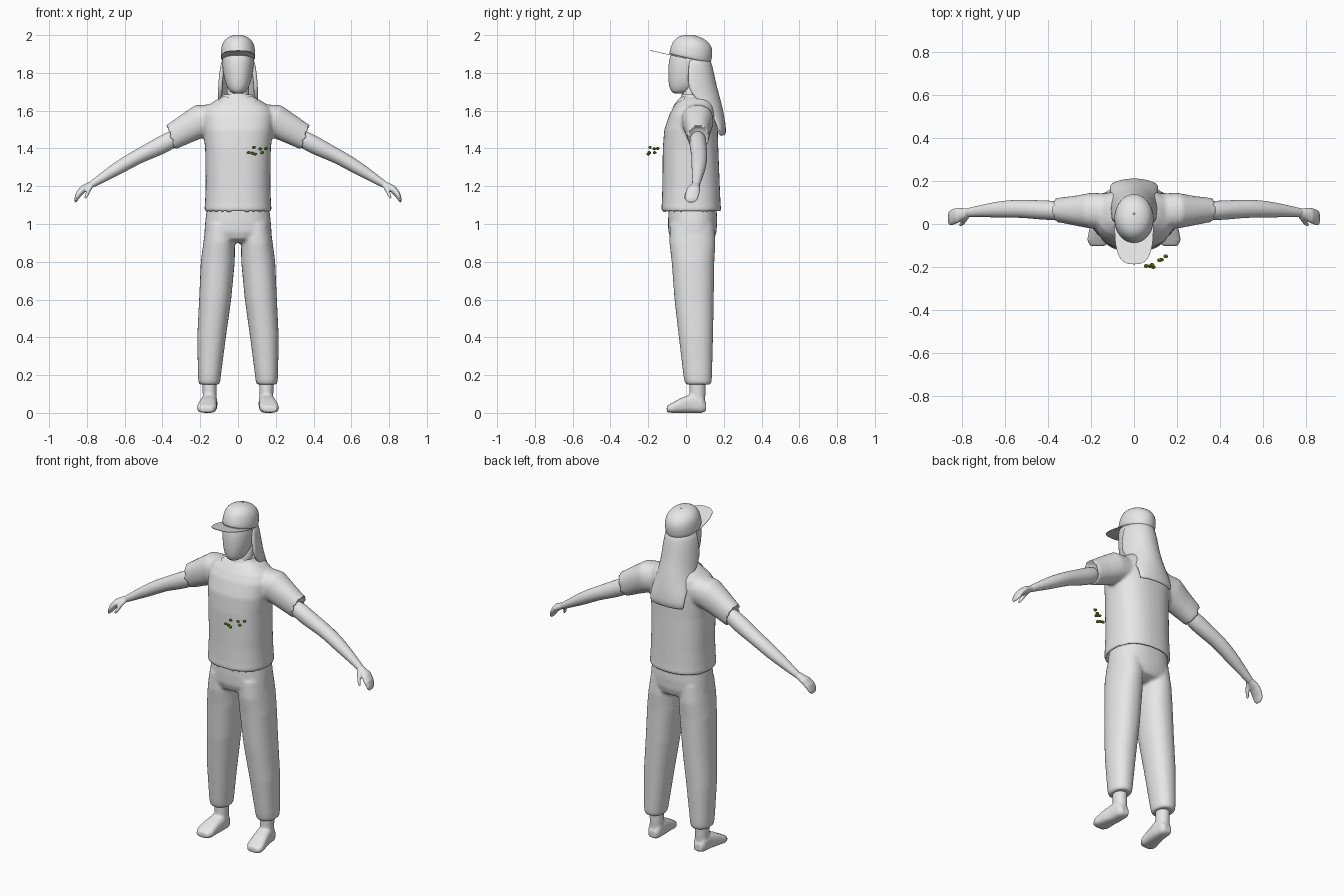
import bpy, bmesh, math
from mathutils import Vector

old = bpy.data.objects.get("Cube")
if old:
    bpy.data.objects.remove(old, do_unlink=True)


def material(name, rgb):
    mat = bpy.data.materials.new(name)
    mat.use_nodes = True
    color = (*rgb, 1)
    mat.diffuse_color = color
    mat.node_tree.nodes["Principled BSDF"].inputs["Base Color"].default_value = color
    return mat


grey = material("plain grey", (0.8, 0.8, 0.8))
green = material("leaf green", (0.15, 0.36, 0.01))


def finish(name, bm, mat, voxel=0, smooth=3, subdivide=0, thickness=0, angle=180):
    """Turn a bmesh into an object, optionally fused, subdivided or thickened."""
    bmesh.ops.recalc_face_normals(bm, faces=bm.faces)
    mesh = bpy.data.meshes.new(name)
    bm.to_mesh(mesh)
    bm.free()
    mesh.materials.append(mat)
    obj = bpy.data.objects.new(name, mesh)
    bpy.context.collection.objects.link(obj)
    if angle:
        for other in bpy.context.selected_objects:
            other.select_set(False)
        obj.select_set(True)
        bpy.context.view_layer.objects.active = obj
        if angle < 180:
            bpy.ops.object.shade_smooth_by_angle(angle=math.radians(angle))
        else:
            bpy.ops.object.shade_smooth()
    if thickness:
        mod = obj.modifiers.new("Thickness", "SOLIDIFY")
        mod.thickness = thickness
        mod.offset = -1
    if voxel:
        mod = obj.modifiers.new("Fuse", "REMESH")
        mod.mode = "VOXEL"
        mod.voxel_size = voxel
        mod.use_smooth_shade = True
        mod = obj.modifiers.new("Relax", "SMOOTH")
        mod.iterations = smooth
    if subdivide:
        mod = obj.modifiers.new("Round", "SUBSURF")
        mod.levels = mod.render_levels = subdivide
    return obj


def loft(bm, rings, power=2.0, sides=28):
    """Skin closed cross-sections, each given as (centre, u radius, v radius)."""
    loops = []
    for centre, u, v in rings:
        loop = []
        for i in range(sides):
            t = math.tau * i / sides
            c, s = math.cos(t), math.sin(t)
            a = math.copysign(abs(c) ** (2 / power), c)
            b = math.copysign(abs(s) ** (2 / power), s)
            loop.append(bm.verts.new(Vector(centre) + u * a + v * b))
        loops.append(loop)
    for low, high in zip(loops, loops[1:]):
        for i in range(sides):
            j = (i + 1) % sides
            bm.faces.new((low[i], low[j], high[j], high[i]))
    bm.faces.new(loops[0])
    bm.faces.new(loops[-1])


def level(side, rows):
    """Horizontal rings from (z, x, x radius, front y, back y)."""
    return [((side * x, (a + b) / 2, z), Vector((r, 0, 0)), Vector((0, (b - a) / 2, 0)))
            for z, x, r, a, b in rows]


def limb(side, slope, rows):
    """Arm rings from (x, y, z, height radius, depth radius), square to a slope."""
    up = Vector((side * math.sin(slope), 0, math.cos(slope)))
    return [((side * x, y, z), up * h, Vector((0, d, 0))) for x, y, z, h, d in rows]


# Shirt: body and both sleeves fused, with recessed openings
bm = bmesh.new()
loft(bm, level(1, [
    (1.1, 0, .15, -.10, .16), (1.06, 0, .17, -.12, .178), (1.075, 0, .178, -.131, .186),
    (1.11, 0, .175, -.128, .183), (1.2, 0, .171, -.125, .179), (1.4, 0, .174, -.123, .171),
    (1.5, 0, .185, -.115, .168), (1.58, 0, .19, -.088, .163), (1.62, 0, .17, -.065, .153),
    (1.655, 0, .12, -.04, .14), (1.68, 0, .075, -.02, .115)]), 2.4, 40)
for side in (1, -1):
    loft(bm, limb(side, .32, [
        (.08, .055, 1.56, .08, .085), (.2, .062, 1.545, .088, .083),
        (.28, .062, 1.502, .078, .068), (.345, .065, 1.465, .07, .058),
        (.364, .065, 1.457, .068, .056), (.345, .065, 1.465, .052, .046)]), 2.2)
shirt = finish("shirt", bm, grey, voxel=.009, smooth=4)

# Trousers: hips and both legs fused
bm = bmesh.new()
loft(bm, level(1, [
    (.9, 0, .06, -.03, .1), (.92, 0, .13, -.08, .15), (.96, 0, .178, -.094, .162),
    (1.02, 0, .173, -.095, .165), (1.12, 0, .16, -.09, .16)]), 2.4, 40)
for side in (1, -1):
    loft(bm, level(side, [
        (.15, .152, .052, 0, .13), (.165, .152, .058, -.008, .136),
        (.2, .151, .061, -.014, .138), (.4, .14, .076, -.038, .143),
        (.6, .121, .085, -.061, .147), (.8, .107, .09, -.076, .15),
        (.9, .1, .084, -.088, .156), (1.0, .09, .08, -.085, .15)]), 2.2)
finish("trousers", bm, grey, voxel=.009, smooth=4)

for side, label in ((1, "left"), (-1, "right")):
    # Bare arm
    bm = bmesh.new()
    loft(bm, limb(side, .56, [
        (.3, .062, 1.475, .046, .044), (.4, .063, 1.42, .049, .046),
        (.47, .068, 1.385, .043, .044), (.54, .072, 1.352, .038, .042),
        (.62, .068, 1.305, .037, .04), (.7, .062, 1.256, .028, .029),
        (.77, .054, 1.212, .019, .021), (.79, .05, 1.2, .016, .02)]), sides=20)
    finish(label + "_arm", bm, grey, subdivide=1)

    # Mitten hand with a curled thumb
    bm = bmesh.new()
    loft(bm, limb(side, .7, [
        (.755, .055, 1.22, .016, .018), (.79, .048, 1.202, .019, .026),
        (.82, .04, 1.185, .02, .036), (.845, .032, 1.157, .017, .038),
        (.858, .028, 1.13, .011, .034), (.862, .026, 1.116, .005, .02)]), sides=20)
    loft(bm, limb(side, .9, [
        (.775, .035, 1.205, .012, .014), (.79, .015, 1.18, .012, .013),
        (.8, .002, 1.155, .01, .011), (.81, -.006, 1.136, .006, .007)]), sides=12)
    finish(label + "_hand", bm, grey, voxel=.005, smooth=4)

    # Foot and ankle
    bm = bmesh.new()
    loft(bm, [((side * x, y, (a + b) / 2), Vector((r, 0, 0)), Vector((0, 0, (b - a) / 2)))
              for y, x, r, a, b in [
                  (.107, .15, .025, .01, .05), (.085, .15, .038, 0, .09),
                  (.03, .152, .043, 0, .1), (-.03, .161, .048, 0, .077),
                  (-.075, .166, .052, 0, .052), (-.102, .168, .036, .004, .036)]], 2.8)
    loft(bm, level(side, [(.03, .15, .036, .02, .1), (.1, .15, .037, .018, .103),
                          (.2, .152, .038, .02, .103)]))
    finish(label + "_foot", bm, grey, voxel=.007)

# Head and neck
bm = bmesh.new()
loft(bm, level(1, [
    (1.69, 0, .02, -.06, 0), (1.698, 0, .042, -.079, .03), (1.73, 0, .062, -.091, .07),
    (1.78, 0, .076, -.095, .11), (1.84, 0, .084, -.095, .125),
    (1.9, 0, .084, -.084, .12), (1.95, 0, .06, -.05, .09)]), 2.1)
finish("head", bm, grey, subdivide=1)
bm = bmesh.new()
loft(bm, level(1, [(1.62, 0, .066, -.025, .105), (1.68, 0, .058, -.02, .095),
                   (1.76, 0, .058, -.02, .095)]))
finish("neck", bm, grey)

# Cap crown, tipped up at the front
tilt = math.radians(12.8)
base = Vector((0, .02, 1.873))
normal = Vector((0, math.sin(tilt), math.cos(tilt)))
back = Vector((0, math.cos(tilt), -math.sin(tilt)))
across = Vector((1, 0, 0))
bm = bmesh.new()
loft(bm, [(base + normal * h, across * r, back * d) for h, r, d in [
    (0, .091, .113), (.005, .092, .114), (.05, .092, .113), (.085, .084, .103),
    (.11, .064, .078), (.124, .035, .042), (.128, .006, .007)]])
finish("cap_crown", bm, grey, subdivide=1, angle=60)

# Flat brim plate
bm = bmesh.new()
outline = []
for i in range(25):
    t = math.pi * i / 24
    c, s = math.cos(t), math.sin(t)
    x = math.copysign(abs(c) ** .7, c) * .09
    outline.append(bm.verts.new(base + across * x - back * (.02 + .192 * s ** .7)))
bm.faces.new(outline)
finish("cap_brim", bm, grey, thickness=.003, angle=0)

# Cap button
bm = bmesh.new()
bmesh.ops.create_uvsphere(bm, u_segments=12, v_segments=6, radius=.006)
bmesh.ops.translate(bm, verts=bm.verts, vec=base + normal * .125)
finish("cap_button", bm, grey)

# Long hair: a curtain round the sides of the head that falls down the back
bm = bmesh.new()
rows = []
for z, y, r, d, reach in [
        (1.88, .03, .086, .1, 98), (1.8, .03, .1, .118, 100), (1.72, .035, .106, .13, 102),
        (1.67, .055, .107, .125, 95), (1.61, .1, .111, .095, 85), (1.54, .16, .115, .049, 80),
        (1.468, .175, .116, .04, 78)]:
    row = []
    for i in range(25):
        t = math.radians(reach) * (i / 12 - 1)
        row.append(bm.verts.new((r * math.sin(t), y + d * math.cos(t), z)))
    rows.append(row)
for low, high in zip(rows[1:], rows):
    for i in range(24):
        bm.faces.new((low[i + 1], low[i], high[i], high[i + 1]))
hair = finish("hair", bm, grey, subdivide=1, thickness=.022)
# Keep the outer side facing away from the head
if sum(p.normal.dot(p.center - Vector((0, .05, p.center.z))) for p in hair.data.polygons) < 0:
    hair.data.flip_normals()

# Collar band and two flaps that follow the shirt
bm = bmesh.new()
loft(bm, level(1, [(1.64, 0, .1, -.035, .135), (1.664, 0, .098, -.032, .133),
                   (1.686, 0, .076, -.022, .114), (1.67, 0, .066, -.015, .105)]), 2.1)
finish("collar", bm, grey, angle=50)
for side, label in ((1, "left"), (-1, "right")):
    bm = bmesh.new()
    corners = [(.004, -.06, 1.635), (.07, 0, 1.675), (.105, -.01, 1.655), (.032, -.08, 1.603)]
    bm.faces.new([bm.verts.new((side * x, y, z)) for x, y, z in corners])
    bmesh.ops.subdivide_edges(bm, edges=bm.edges[:], cuts=5, use_grid_fill=True)
    flap = finish(label + "_collar_flap", bm, grey)
    wrap = flap.modifiers.new("Follow shirt", "SHRINKWRAP")
    wrap.target = shirt
    wrap.wrap_mode = "ABOVE_SURFACE"
    wrap.offset = .005

# Small green buds floating before the chest
for i, spot in enumerate([(.056, -.195, 1.378), (.075, -.196, 1.375), (.084, -.19, 1.405),
                          (.09, -.2, 1.37), (.118, -.168, 1.398), (.128, -.166, 1.378),
                          (.148, -.15, 1.4)]):
    bm = bmesh.new()
    bmesh.ops.create_icosphere(bm, subdivisions=1, radius=.01)
    bmesh.ops.scale(bm, verts=bm.verts, vec=(1.2, 1, .9))
    bmesh.ops.translate(bm, verts=bm.verts, vec=spot)
    finish("bud_%d" % (i + 1), bm, green, angle=0)
